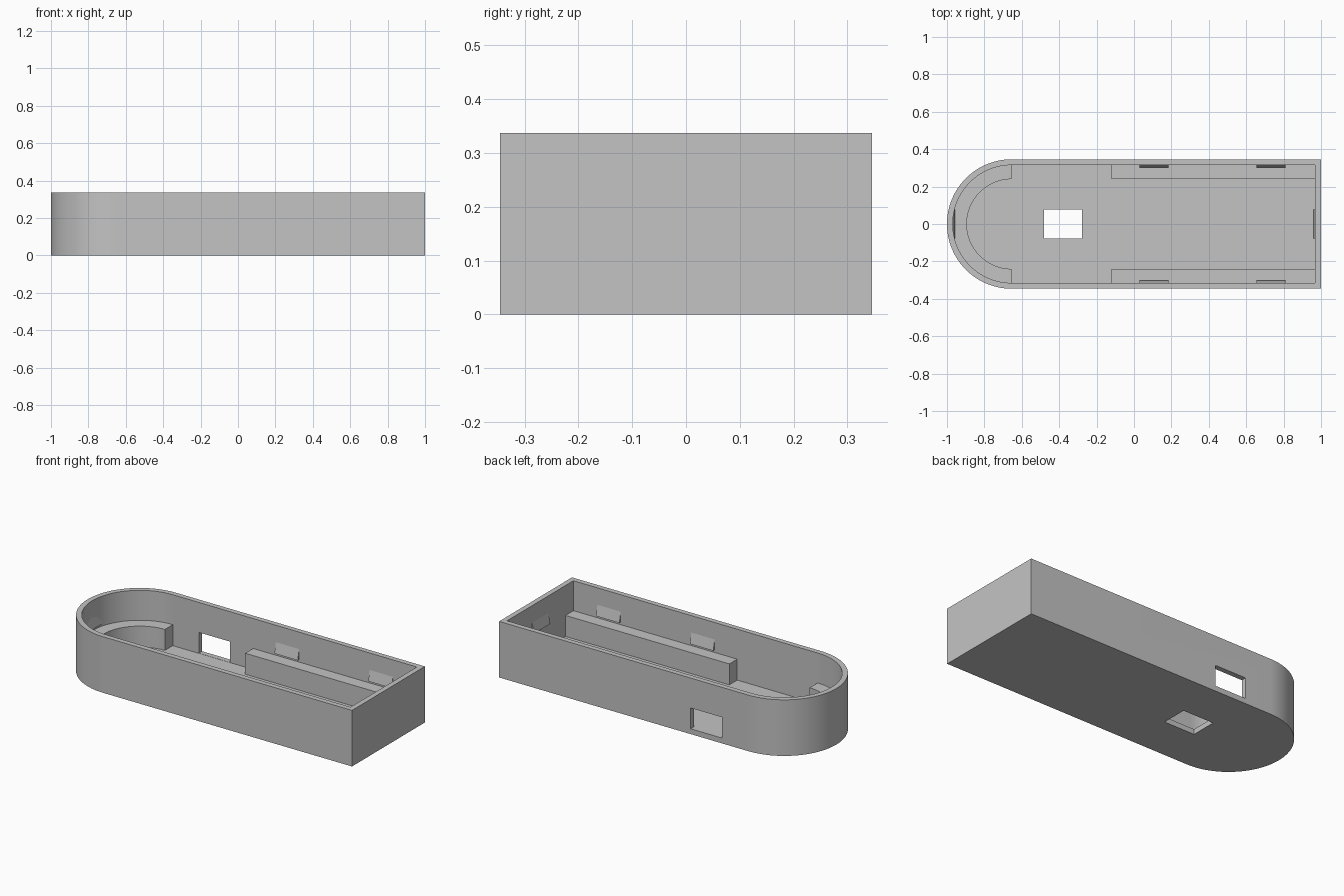
import bpy, bmesh, math
from mathutils import Matrix

cube = bpy.data.objects.get("Cube")
if cube:
    bpy.data.objects.remove(cube, do_unlink=True)

HALF, HEIGHT, WALL, FLOOR = 0.346, 0.337, 0.031, 0.031
INNER = HALF - WALL
ARC_X = HALF - 1            # centre of the rounded end
LEDGE_TOP, LEDGE_IN = 0.157, 0.24
STEPS = 64

grey = bpy.data.materials.new("plain grey")
grey.use_nodes = True
grey.diffuse_color = (0.55, 0.55, 0.55, 1)
grey.node_tree.nodes["Principled BSDF"].inputs["Base Color"].default_value = grey.diffuse_color


def prism(name, outline, depth, matrix=Matrix()):
    """Extrude a flat outline along its local z and place it with a matrix."""
    bm = bmesh.new()
    base = bm.faces.new([bm.verts.new((x, y, 0)) for x, y in outline])
    top = bmesh.ops.extrude_face_region(bm, geom=[base])["geom"]
    verts = [v for v in top if isinstance(v, bmesh.types.BMVert)]
    bmesh.ops.translate(bm, verts=verts, vec=(0, 0, depth))
    bm.transform(matrix)
    bmesh.ops.recalc_face_normals(bm, faces=bm.faces)
    mesh = bpy.data.meshes.new(name)
    bm.to_mesh(mesh)
    bm.free()
    mesh.materials.append(grey)
    obj = bpy.data.objects.new(name, mesh)
    bpy.context.collection.objects.link(obj)
    return obj


def box(name, x0, x1, y0, y1, z0, z1):
    return prism(name, [(x0, y0), (x1, y0), (x1, y1), (x0, y1)],
                 z1 - z0, Matrix.Translation((0, 0, z0)))


def arc(radius):
    """Half circle round the left end, from +y to -y."""
    angles = [math.pi * (0.5 + i / STEPS) for i in range(STEPS + 1)]
    return [(ARC_X + radius * math.cos(a), radius * math.sin(a)) for a in angles]


def tray_outline(radius, end):
    return arc(radius) + [(end, -radius), (end, radius)]


def smooth(obj):
    bpy.ops.object.select_all(action="DESELECT")
    obj.select_set(True)
    bpy.context.view_layer.objects.active = obj
    bpy.ops.object.shade_smooth_by_angle(angle=math.radians(30))


# Hollow tray with a window in the back wall and a hole in the floor
tray = prism("tray", tray_outline(HALF, 1), HEIGHT)
cutters = [
    prism("cavity_cutter", tray_outline(INNER, 1 - WALL), HEIGHT,
          Matrix.Translation((0, 0, FLOOR))),
    box("window_cutter", -0.48, -0.273, INNER - 0.02, HALF + 0.05, FLOOR + 0.001, 0.157),
    box("floor_hole_cutter", -0.48, -0.277, -0.078, 0.078, -0.05, FLOOR + 0.05),
]
bpy.context.view_layer.objects.active = tray
for cutter in cutters:
    cutter.hide_render = True
    mod = tray.modifiers.new(cutter.name, "BOOLEAN")
    mod.operation = "DIFFERENCE"
    mod.solver = "EXACT"
    mod.object = cutter
    bpy.ops.object.modifier_apply(modifier=mod.name)
    bpy.data.objects.remove(cutter, do_unlink=True)
smooth(tray)

# Curved ledge inside the rounded end
ring = prism("curved_ledge", arc(INNER + 0.004) + arc(LEDGE_IN)[::-1],
             LEDGE_TOP - FLOOR + 0.004, Matrix.Translation((0, 0, FLOOR - 0.004)))
smooth(ring)

# Straight ledges along both long walls
for side, label in ((1, "back"), (-1, "front")):
    y0, y1 = sorted((side * LEDGE_IN, side * (INNER + 0.004)))
    box(label + "_ledge", -0.12, 1 - WALL + 0.004, y0, y1, FLOOR - 0.004, LEDGE_TOP)


def clip(name, x, y, turn, width=0.155):
    """Wedge on a wall: flush at the top, standing out at the bottom.
    Local x points away from the wall, local z runs along it."""
    outline = [(-0.012, 0.172), (0.013, 0.172), (0, 0.235), (-0.012, 0.235)]
    stand = Matrix.Rotation(math.pi / 2, 4, "X") @ Matrix.Translation((0, 0, -width / 2))
    place = Matrix.Translation((x, y, 0)) @ Matrix.Rotation(math.radians(turn), 4, "Z")
    return prism(name, outline, width, place @ stand)


# Snap clips on the walls
for i, x in enumerate((0.108, 0.732), 1):
    clip(f"back_clip_{i}", x, INNER, -90)
    clip(f"front_clip_{i}", x, -INNER, 90)
clip("flat_end_clip", 1 - WALL, 0, 180)
clip("round_end_clip", -1 + WALL, 0, 0)
